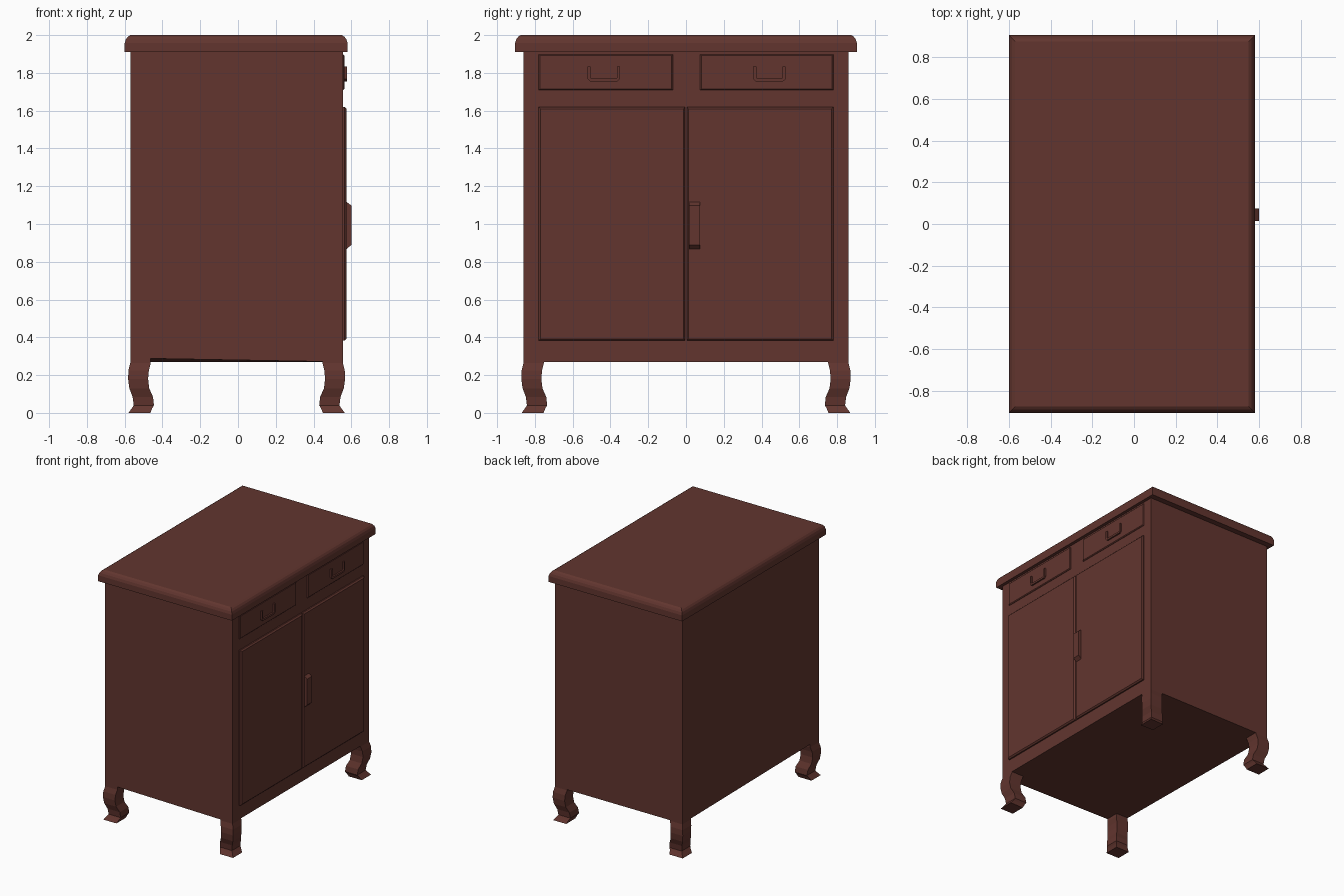
import bpy, bmesh

if "Cube" in bpy.data.objects:
    bpy.data.objects.remove(bpy.data.objects["Cube"])

wood = bpy.data.materials.new("dark red wood")
wood.diffuse_color = (0.122, 0.036, 0.028, 1)
wood.use_nodes = True
wood.node_tree.nodes["Principled BSDF"].inputs["Base Color"].default_value = wood.diffuse_color


def loft(name, rings):
    """Closed solid skinned through a list of equal-length rings of points."""
    bm = bmesh.new()
    vs = [[bm.verts.new(p) for p in r] for r in rings]
    n = len(rings[0])
    for a, b in zip(vs, vs[1:]):
        for i in range(n):
            j = (i + 1) % n
            bm.faces.new((a[i], a[j], b[j], b[i]))
    bm.faces.new(vs[0][::-1])
    bm.faces.new(vs[-1])
    bmesh.ops.recalc_face_normals(bm, faces=bm.faces)
    me = bpy.data.meshes.new(name)
    bm.to_mesh(me)
    bm.free()
    me.materials.append(wood)
    ob = bpy.data.objects.new(name, me)
    bpy.context.collection.objects.link(ob)
    return ob


def rect_z(x0, x1, y0, y1, z):
    return [(x0, y0, z), (x1, y0, z), (x1, y1, z), (x0, y1, z)]


def rect_x(y0, y1, z0, z1, x):
    return [(x, y0, z0), (x, y1, z0), (x, y1, z1), (x, y0, z1)]


def panel(name, y0, y1, z0, z1, x, c):
    """Raised panel on the +x face with chamfered rim."""
    return loft(name, [rect_x(y0, y1, z0, z1, 0.545),
                       rect_x(y0, y1, z0, z1, x - c),
                       rect_x(y0 + c, y1 - c, z0 + c, z1 - c, x)])


# Cabinet body, with its slightly raised back corner underneath
bottom = rect_z(-0.57, 0.555, -0.86, 0.86, 0.27)
bottom[0] = (-0.57, -0.86, 0.29)
loft("cabinet_body", [bottom, rect_z(-0.57, 0.555, -0.86, 0.86, 1.92)])

# Table top with rounded upper edge
edge = [(0, 1.91), (0, 1.957), (0.006, 1.977), (0.016, 1.991), (0.03, 2.0)]
loft("table_top", [rect_z(-0.60 + i, 0.58 - i, -0.905 + i, 0.905 - i, z)
                   for i, z in edge])

# Doors and drawer fronts
panel("left_door", -0.78, -0.004, 0.382, 1.62, 0.575, 0.010)
panel("right_door", 0.004, 0.78, 0.382, 1.62, 0.575, 0.010)
panel("left_drawer", -0.78, -0.07, 1.71, 1.897, 0.564, 0.006)
panel("right_drawer", 0.075, 0.78, 1.71, 1.897, 0.564, 0.006)

# Door handle with sloped ends
loft("door_handle", [rect_x(0.015, 0.074, 0.862, 1.12, 0.570),
                     rect_x(0.015, 0.074, 0.890, 1.098, 0.600)])

# U-shaped drawer pulls
half = [(0.086, 1.835), (0.086, 1.768), (0.072, 1.755)]
inner = [(0.066, 1.770), (0.070, 1.776), (0.070, 1.835)]
side = half + inner[:1]
outline = (half + [(-y, z) for y, z in reversed(half)]
           + [(-y, z) for y, z in reversed(inner)][:1]
           + [(-y, z) for y, z in inner[1::-1]] + inner)
for name, cy in (("left_drawer_pull", -0.435), ("right_drawer_pull", 0.442)):
    loft(name, [[(x, cy + y, z) for y, z in outline] for x in (0.56, 0.576)])

# Curved legs: outer and inner offset from the body corner, by height
leg = [(0.30, 0.0, 0.108), (0.265, 0.0, 0.108), (0.225, -0.010, 0.098),
       (0.18, -0.012, 0.094), (0.13, -0.005, 0.100), (0.085, 0.012, 0.120),
       (0.04, 0.018, 0.125), (0.025, 0.008, 0.116), (0.0, -0.010, 0.106)]
for sx, cx, xn in ((1, 0.555, "front"), (-1, -0.57, "back")):
    for sy, yn in ((1, "right"), (-1, "left")):
        loft(f"{xn}_{yn}_leg",
             [rect_z(cx - sx * o, cx - sx * i, sy * (0.86 - o), sy * (0.86 - i), z)
              for z, o, i in leg])
